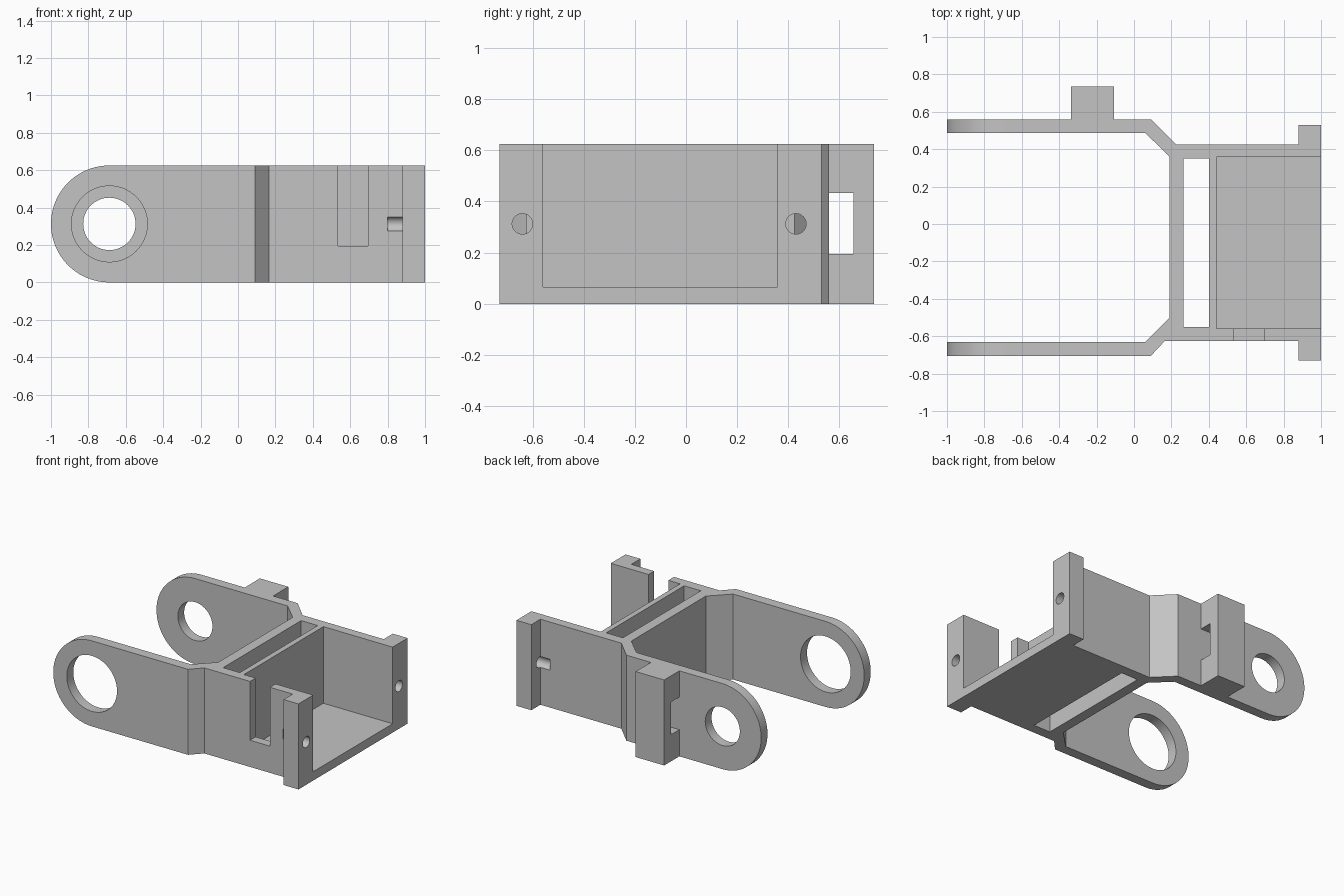
import bpy, bmesh
from math import cos, sin, pi, radians
from mathutils import Vector

default = bpy.data.objects.get("Cube")
if default:
    bpy.data.objects.remove(default, do_unlink=True)

HEIGHT = 0.625
MID = HEIGHT / 2

grey = bpy.data.materials.new("plain grey")
grey.use_nodes = True
COLOUR = (0.55, 0.55, 0.55, 1)
grey.diffuse_color = COLOUR
grey.node_tree.nodes["Principled BSDF"].inputs["Base Color"].default_value = COLOUR


def prism(name, points, direction):
    """Extrude a closed planar outline along a direction."""
    bm = bmesh.new()
    face = bm.faces.new([bm.verts.new(p) for p in points])
    new = bmesh.ops.extrude_face_region(bm, geom=[face])["geom"]
    verts = [g for g in new if isinstance(g, bmesh.types.BMVert)]
    bmesh.ops.translate(bm, verts=verts, vec=Vector(direction))
    bmesh.ops.recalc_face_normals(bm, faces=bm.faces)
    mesh = bpy.data.meshes.new(name)
    bm.to_mesh(mesh)
    bm.free()
    mesh.materials.append(grey)
    obj = bpy.data.objects.new(name, mesh)
    bpy.context.collection.objects.link(obj)
    return obj


def box(name, x0, x1, y0, y1, z0, z1):
    corners = [(x0, y0, z0), (x1, y0, z0), (x1, y1, z0), (x0, y1, z0)]
    return prism(name, corners, (0, 0, z1 - z0))


def arc(radius, start, end, steps):
    return [(radius * cos(start + (end - start) * i / steps),
             radius * sin(start + (end - start) * i / steps)) for i in range(steps + 1)]


def combine(target, tool, operation="DIFFERENCE"):
    """Apply a boolean and discard its helper."""
    tool.hide_render = True
    mod = target.modifiers.new("shape", "BOOLEAN")
    mod.operation = operation
    mod.solver = "EXACT"
    mod.object = tool
    bpy.context.view_layer.objects.active = target
    bpy.ops.object.modifier_apply(modifier=mod.name)
    bpy.data.objects.remove(tool, do_unlink=True)


# Frame: plan outline of both arms, the body and the end flanges
plan = [(-1.1, -0.705), (0.09, -0.705), (0.165, -0.625), (0.88, -0.625),
        (0.88, -0.73), (1, -0.73), (1, 0.53), (0.88, 0.53), (0.88, 0.425),
        (0.225, 0.425), (0.09, 0.56), (-1.1, 0.56), (-1.1, 0.487), (0.06, 0.487),
        (0.19, 0.36), (0.19, -0.5), (0.06, -0.63), (-1.1, -0.63)]
frame = prism("bracket_frame", [(x, y, -0.1) for x, y in plan], (0, 0, 0.9))

# Rounded arm ends: keep what lies inside the side outline
PIVOT = -1 + MID
side = [(PIVOT + x, -1, MID + z) for x, z in arc(MID, pi / 2, 3 * pi / 2, 48)]
side += [(1.1, -1, 0), (1.1, -1, HEIGHT)]
combine(frame, prism("side_outline", side, (0, 2, 0)), "INTERSECT")

# Open tray, through slot and front wall notch
combine(frame, box("tray_cutter", 0.44, 1.2, -0.56, 0.357, 0.065, 1))
combine(frame, box("slot_cutter", 0.265, 0.4, -0.55, 0.35, -0.2, 1))
combine(frame, box("notch_cutter", 0.535, 0.695, -0.8, -0.5, 0.195, 1))

# Pivot holes: large in the front arm, small in the back arm
for radius, y in ((0.203, -1), (0.14, 0.3)):
    ring = [(PIVOT + x, y, MID + z) for x, z in arc(radius, 0, 2 * pi, 64)[:-1]]
    combine(frame, prism("pivot_cutter", ring, (0, 0.7, 0)))

# Screw holes through the flanges, continuing a little into the walls
for y in (-0.64, 0.43):
    ring = [(0.8, y + a, MID + b) for a, b in arc(0.04, 0, 2 * pi, 32)[:-1]]
    combine(frame, prism("screw_cutter", ring, (0.4, 0, 0)))

# Clip block on the back arm, with a channel beside the arm
clip = [(0.56, 0), (0.735, 0), (0.735, HEIGHT), (0.56, HEIGHT),
        (0.56, 0.433), (0.655, 0.433), (0.655, 0.195), (0.56, 0.195)]
clip_block = prism("clip_block", [(-0.338, y, z) for y, z in clip], (0.23, 0, 0))

# Smooth curved walls, crisp edges
bpy.ops.object.select_all(action="DESELECT")
frame.select_set(True)
bpy.context.view_layer.objects.active = frame
bpy.ops.object.shade_smooth_by_angle(angle=radians(25))
